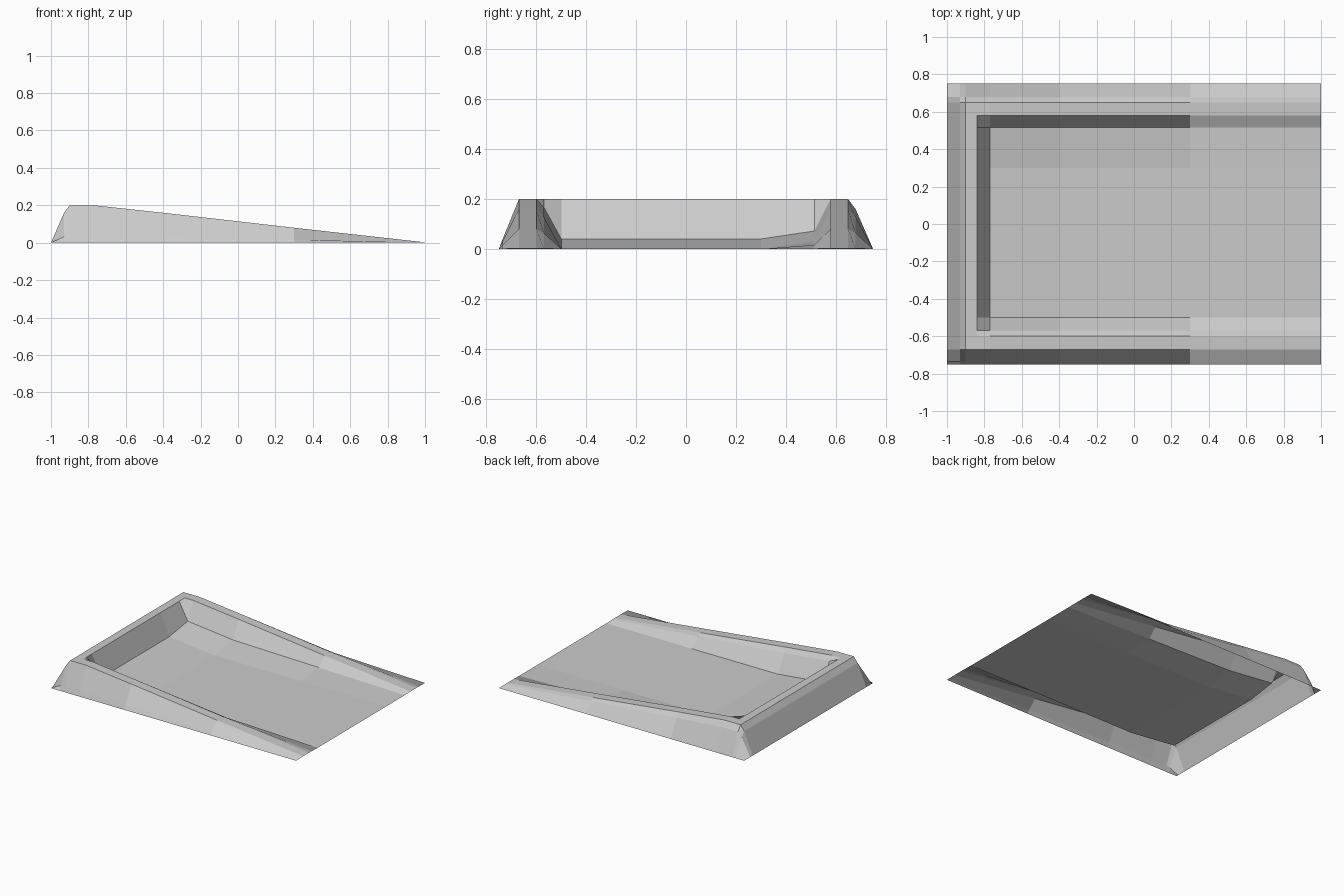
import bpy, bmesh

# Columns along the ramp: x, outer rise factor, inner end-wall height, floor height, rim height
cols = [
    (-1.00, 0.0, 0.20, 0.04, 0.20),
    (-0.93, 0.8, 0.20, 0.04, 0.20),
    (-0.90, 1.0, 0.20, 0.04, 0.20),
    (-0.84, 1.0, 0.20, 0.04, 0.20),
    (-0.77, 1.0, 0.04, 0.04, 0.20),
    (-0.40, 1.0, 0.00, 0.00, 0.16),
    (0.30, 1.0, 0.00, 0.00, 0.08),
    (1.00, 1.0, 0.00, 0.00, 0.002),
]

# Rows across the ramp: y, outer rise factor, inner side-wall factor
rows = [
    (-0.75, 0.0, 1.0), (-0.735, 0.2, 1.0), (-0.67, 1.0, 1.0),
    (-0.60, 1.0, 1.0), (-0.57, 1.0, 0.8), (-0.50, 1.0, 0.0),
    (0.30, 1.0, 0.0), (0.515, 1.0, 0.2), (0.58, 1.0, 1.0),
    (0.65, 1.0, 1.0), (0.68, 0.8, 1.0), (0.75, 0.0, 1.0),
]


def height(col, row):
    x, ox, end_wall, floor, rim = col
    y, oy, side = row
    inner = max(end_wall, floor + (rim - floor) * side)
    return min(rim * ox * oy, inner)


# Open-bottomed sheet: sunken floor with a tapering rim on three sides
bm = bmesh.new()
grid = [[bm.verts.new((c[0], r[0], height(c, r))) for r in rows] for c in cols]
for i in range(len(cols) - 1):
    for j in range(len(rows) - 1):
        bm.faces.new((grid[i][j], grid[i + 1][j], grid[i + 1][j + 1], grid[i][j + 1]))
bm.normal_update()

mesh = bpy.data.meshes.new("rimmed_ramp")
bm.to_mesh(mesh)
bm.free()
ramp = bpy.data.objects.new("rimmed_ramp", mesh)
bpy.context.collection.objects.link(ramp)
